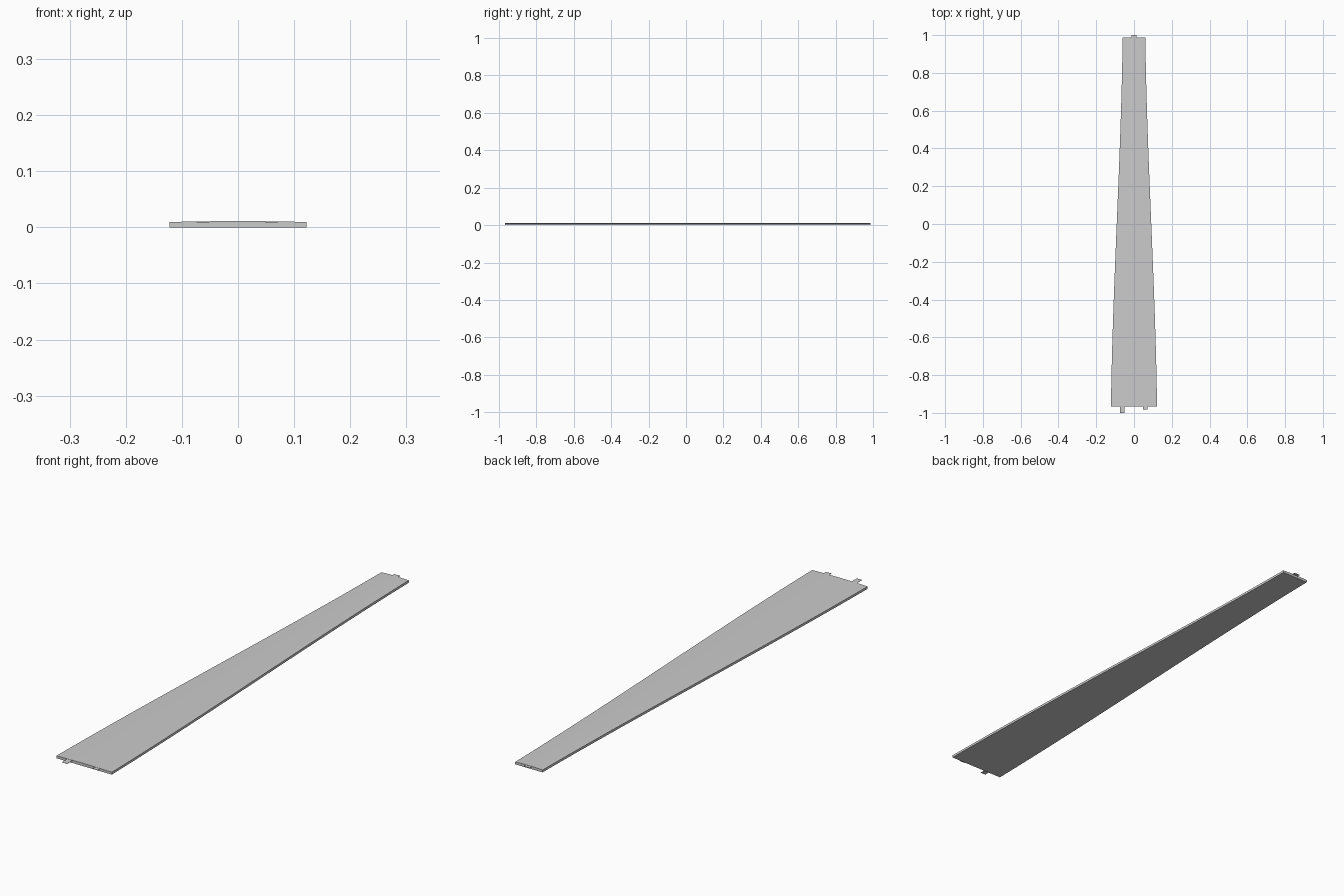
import bpy
import bmesh

if "Cube" in bpy.data.objects:
    bpy.data.objects.remove(bpy.data.objects["Cube"])

Y0, Y1 = -0.967, 0.987      # wide and narrow ends
W0, W1 = 0.122, 0.06        # half widths at those ends
EDGE, CROWN = 0.0095, 0.0112
ROWS, COLS = 20, 8


def finish(bm, name):
    bmesh.ops.recalc_face_normals(bm, faces=bm.faces)
    mesh = bpy.data.meshes.new(name)
    bm.to_mesh(mesh)
    bm.free()
    obj = bpy.data.objects.new(name, mesh)
    bpy.context.collection.objects.link(obj)
    return obj


def half_width(t):
    s = t * t * (3 - 2 * t)
    return W0 + (W1 - W0) * (0.4 * t + 0.6 * s)


# Tapered board: S-curved sides, flat base, slightly crowned top
bm = bmesh.new()
rings = []
for i in range(ROWS + 1):
    t = i / ROWS
    y, w = Y0 + (Y1 - Y0) * t, half_width(t)
    us = [-1 + 2 * j / COLS for j in range(COLS + 1)]
    top = [bm.verts.new((u * w, y, EDGE + (CROWN - EDGE) * (1 - u * u))) for u in us]
    base = [bm.verts.new((w, y, 0)), bm.verts.new((-w, y, 0))]
    rings.append(top + base)
for a, b in zip(rings, rings[1:]):
    for k in range(len(a)):
        n = (k + 1) % len(a)
        bm.faces.new((a[k], a[n], b[n], b[k]))
bm.faces.new(rings[0])
bm.faces.new(rings[-1])
board = finish(bm, "tapered_board")
bpy.context.view_layer.objects.active = board
board.select_set(True)
bpy.ops.object.shade_smooth_by_angle()


# Thin tabs projecting from the ends at top level
def tab(name, x0, x1, y0, y1, z0=0.009, z1=0.010):
    bm = bmesh.new()
    bmesh.ops.create_cube(bm, size=1)
    for v in bm.verts:
        v.co.x = x1 if v.co.x > 0 else x0
        v.co.y = y1 if v.co.y > 0 else y0
        v.co.z = z1 if v.co.z > 0 else z0
    finish(bm, name)


tab("wide_end_long_tab", -0.074, -0.051, -1.0, Y0 + 0.003)
tab("wide_end_short_tab", 0.048, 0.071, -0.982, Y0 + 0.003)
tab("narrow_end_tab", -0.013, 0.013, Y1 - 0.003, 1.0)
